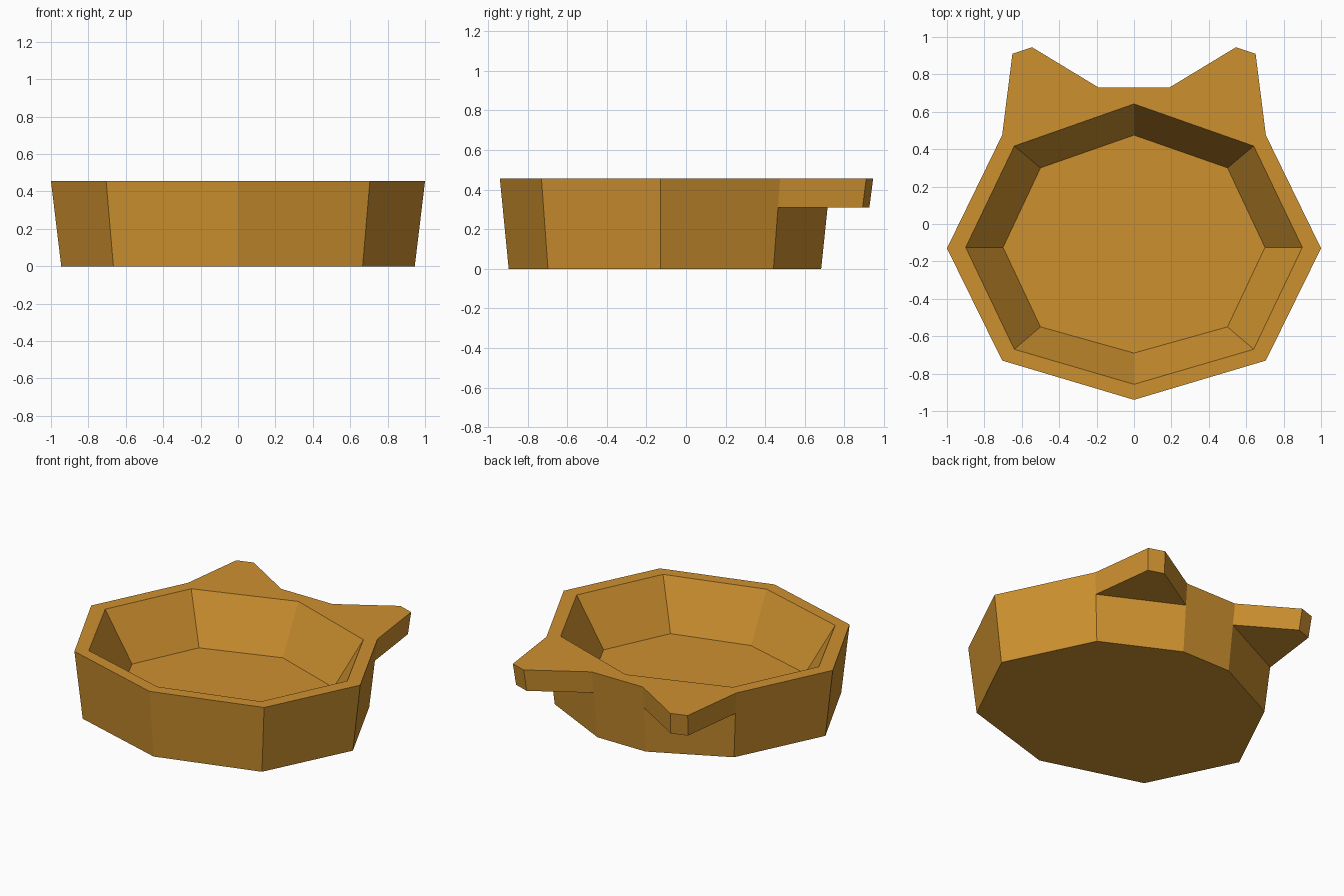
import bpy
import bmesh

default_cube = bpy.data.objects.get("Cube")
if default_cube:
    bpy.data.objects.remove(default_cube, do_unlink=True)

HEIGHT, EAR_BASE, FLOOR = 0.455, 0.31, 0.14
CENTRE_Y = -0.13

# One warm ochre material
ochre = bpy.data.materials.new("warm ochre")
ochre.use_nodes = True
colour = (0.61, 0.28, 0.028, 1.0)
ochre.diffuse_color = colour
bsdf = ochre.node_tree.nodes["Principled BSDF"]
bsdf.inputs["Base Color"].default_value = colour
bsdf.inputs["Roughness"].default_value = 0.8


def mirrored(front, side, back=()):
    """Closed outline: centre front, one side, optional centre back, other side."""
    return [front, *side, *back, *[(-x, y) for x, y in reversed(side)]]


def tapered(points, z):
    """Place an outline at height z, narrowing towards the base."""
    s = 0.945 + 0.055 * z / HEIGHT
    return [bm.verts.new((x * s, CENTRE_Y + (y - CENTRE_Y) * s, z)) for x, y in points]


def flat(points, z):
    return [bm.verts.new((x, y, z)) for x, y in points]


def wall(lower, upper, skip=(), closed=True):
    n = len(lower)
    for i in range(n if closed else n - 1):
        if i not in skip:
            j = (i + 1) % n
            bm.faces.new((lower[i], lower[j], upper[j], upper[i]))


outer = mirrored((0, -0.94), [(0.705, -0.73), (1, -0.13), (0.705, 0.475), (0.19, 0.73)])
rim = mirrored((0, -0.857), [(0.64, -0.67), (0.9, -0.125), (0.64, 0.417)], [(0, 0.642)])
basin = mirrored((0, -0.69), [(0.5, -0.55), (0.7, -0.125), (0.5, 0.3)], [(0, 0.475)])
ear_tip = [(0.65, 0.91), (0.545, 0.945)]

bm = bmesh.new()

# Outer walls, left open where the ears join
base = tapered(outer, 0)
middle = tapered(outer, EAR_BASE)
top = tapered(outer, HEIGHT)
wall(base, middle)
wall(middle, top, skip=(3, 5))
bm.faces.new(base)

# Ears: slabs growing out of the upper wall
for i, side in ((3, 1), (5, -1)):
    tip = [(x * side, y) for x, y in ear_tip[::side]]
    low = [middle[i], *tapered(tip, EAR_BASE), middle[i + 1]]
    high = [top[i], *tapered(tip, HEIGHT), top[i + 1]]
    wall(low, high, closed=False)
    bm.faces.new(low)
    bm.faces.new(high)

# Sunken basin with sloping sides
rim_verts = flat(rim, HEIGHT)
floor_verts = flat(basin, FLOOR)
wall(rim_verts, floor_verts)
bm.faces.new(floor_verts)

# Flat rim between the outer outline and the basin
for i in range(4):
    bm.faces.new((top[i], top[i + 1], rim_verts[i + 1], rim_verts[i]))
    bm.faces.new((top[-i], rim_verts[-i], rim_verts[-i - 1], top[-i - 1]))
bm.faces.new((top[4], top[5], rim_verts[4]))

bmesh.ops.recalc_face_normals(bm, faces=bm.faces[:])
mesh = bpy.data.meshes.new("eared_bowl")
bm.to_mesh(mesh)
bm.free()
mesh.materials.append(ochre)
bowl = bpy.data.objects.new("eared_bowl", mesh)
bpy.context.collection.objects.link(bowl)
